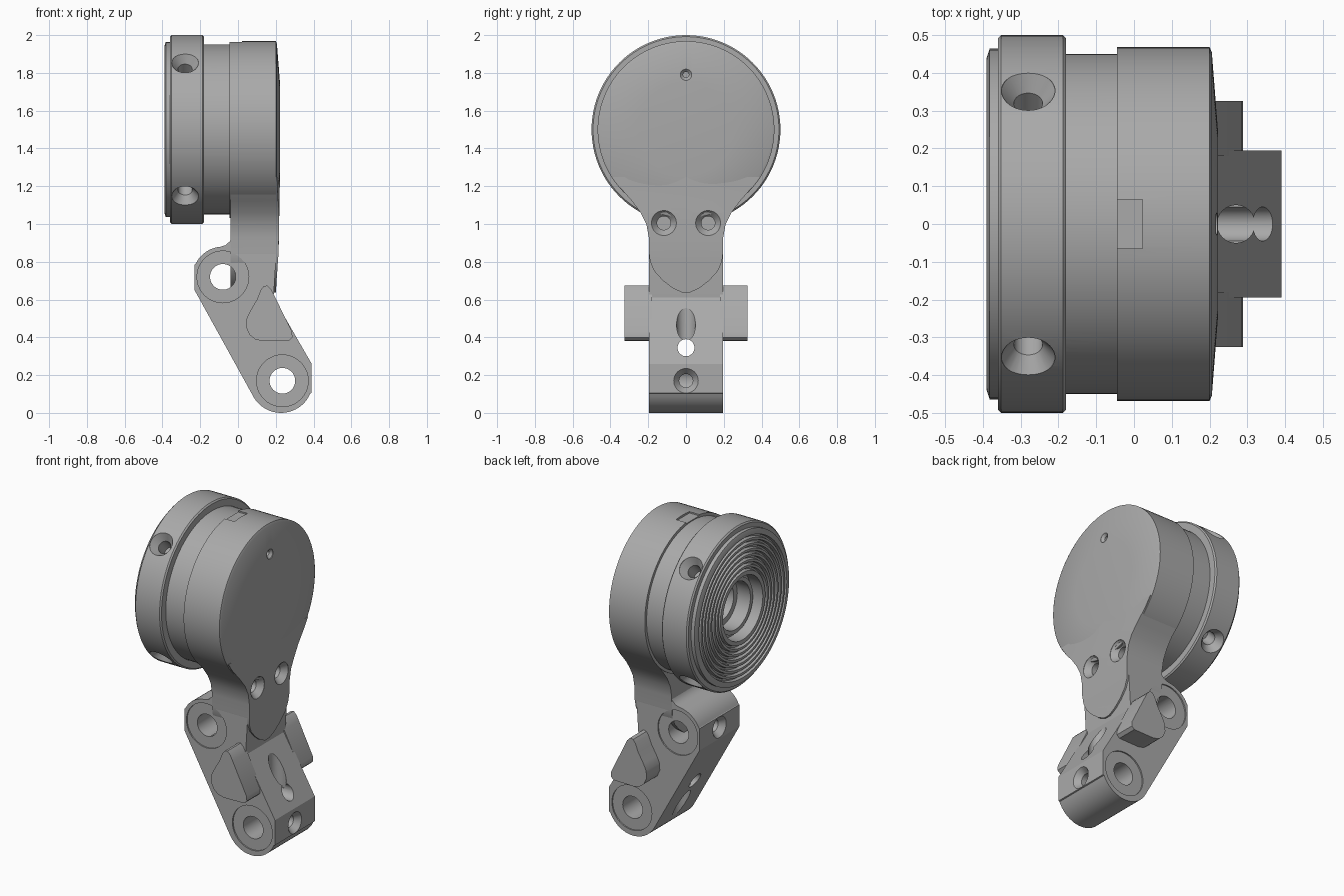
import bpy, bmesh, math
from mathutils import Vector

if "Cube" in bpy.data.objects:
    bpy.data.objects.remove(bpy.data.objects["Cube"])

grey = bpy.data.materials.new("plain grey")
grey.diffuse_color = (0.40, 0.40, 0.40, 1)
grey.use_nodes = True
grey.node_tree.nodes["Principled BSDF"].inputs["Base Color"].default_value = grey.diffuse_color


def finish(bm, name):
    bmesh.ops.recalc_face_normals(bm, faces=bm.faces)
    me = bpy.data.meshes.new(name)
    bm.to_mesh(me)
    bm.free()
    ob = bpy.data.objects.new(name, me)
    bpy.context.collection.objects.link(ob)
    me.materials.append(grey)
    return ob


def lathe(name, profile, closed=False, n=96):
    """Revolve (x, radius) points about the x axis."""
    bm = bmesh.new()
    rings = []
    for x, r in profile:
        if r == 0:
            rings.append([bm.verts.new((x, 0, 0))])
        else:
            rings.append([bm.verts.new((x, r * math.cos(math.tau * i / n), r * math.sin(math.tau * i / n)))
                          for i in range(n)])
    pairs = list(zip(rings, rings[1:])) + ([(rings[-1], rings[0])] if closed else [])
    for a, b in pairs:
        for i in range(n):
            j = (i + 1) % n
            quad = [a[i % len(a)], a[j % len(a)], b[j % len(b)], b[i % len(b)]]
            bm.faces.new(list(dict.fromkeys(quad)))
    return finish(bm, name)


def extrude_y(name, pts, y0, y1):
    """Extrude an (x, z) outline along y."""
    bm = bmesh.new()
    face = bm.faces.new([bm.verts.new((x, y0, z)) for x, z in pts])
    ext = bmesh.ops.extrude_face_region(bm, geom=[face])
    bmesh.ops.translate(bm, vec=(0, y1 - y0, 0),
                        verts=[v for v in ext["geom"] if isinstance(v, bmesh.types.BMVert)])
    return finish(bm, name)


def arc(cx, cz, r, a0, a1, n):
    angles = [math.radians(a0 + (a1 - a0) * i / n) for i in range(n + 1)]
    return [(cx + r * math.cos(a), cz + r * math.sin(a)) for a in angles]


def cut(targets, cutter):
    for ob in targets:
        mod = ob.modifiers.new("cut", 'BOOLEAN')
        mod.object, mod.solver = cutter, 'EXACT'
        bpy.context.view_layer.objects.active = ob
        bpy.ops.object.modifier_apply(modifier=mod.name)
    bpy.data.objects.remove(cutter)


def drill(targets, at, direction, r1, r2, sink, depth):
    """Countersunk hole starting at a surface point whose outward normal is direction."""
    c = lathe("drill", [(0.03, 0), (0.03, r1), (0, r1), (-sink, r2), (-depth, r2), (-depth, 0)], n=40)
    c.rotation_euler = Vector(direction).to_track_quat('X', 'Z').to_euler()
    c.location = at
    bpy.context.view_layer.update()
    cut(targets, c)


# Round head: domed back, grooved face and stepped bore
profile = [(0.222, 0), (0.222, 0.25), (0.206, 0.455), (0.2, 0.468), (-0.045, 0.468),
           (-0.045, 0.45), (-0.36, 0.45), (-0.36, 0.464), (-0.382, 0.464), (-0.39, 0.44)]
for k in range(7):
    r = 0.43 - 0.032 * k
    profile += [(-0.39, r), (-0.37, r - 0.004), (-0.37, r - 0.014), (-0.39, r - 0.018)]
profile += [(-0.39, 0.195), (-0.31, 0.195), (-0.31, 0.17), (-0.34, 0.17), (-0.34, 0.145),
            (-0.25, 0.145), (-0.25, 0.11), (-0.12, 0.11), (-0.12, 0)]
head = lathe("head", profile)

# Clamp collar around the head
collar = lathe("collar", [(-0.36, 0.44), (-0.36, 0.492), (-0.352, 0.5), (-0.188, 0.5),
                          (-0.18, 0.492), (-0.18, 0.44)], closed=True)
for ob in (head, collar):
    ob.location.z = 1.5
bpy.context.view_layer.update()
for sy in (-1, 1):
    for sz in (-1, 1):
        d = Vector((0, sy, sz)).normalized()
        drill([head, collar], Vector((-0.28, 0, 1.5)) + d * 0.497, d, 0.071, 0.038, 0.045, 0.13)
drill([head], (0.217, 0, 1.79), (1, 0, 0), 0.03, 0.015, 0.015, 0.06)

# Shallow notch on top of the head
cut([head], extrude_y("notch", [(-0.08, 1.955), (0.022, 1.955), (0.022, 2.0), (-0.08, 2.0)], -0.065, 0.065))

# Neck plate flowing from the head down into a rounded tongue: z, half width, edge x
rows = [(1.25, 0.39, 0.207), (1.19, 0.347, 0.209), (1.12, 0.285, 0.213), (1.06, 0.24, 0.218),
        (1.0, 0.21, 0.217), (0.93, 0.197, 0.216), (0.85, 0.196, 0.215), (0.8, 0.19, 0.211),
        (0.75, 0.168, 0.208), (0.7, 0.122, 0.204), (0.66, 0.07, 0.202), (0.637, 0.02, 0.2)]
bm = bmesh.new()
grid = []
for z, w, xe in rows:
    xc = max(xe, 0.215 + 0.007 * (z - 0.85) / 0.4) if z >= 0.85 else xe
    grid.append([bm.verts.new(p) for p in ((xe, -w, z), (xc, 0, z), (xe, w, z),
                                           (-0.04, w, z), (-0.04, 0, z), (-0.04, -w, z))])
for a, b in zip(grid, grid[1:]):
    for i in range(6):
        j = (i + 1) % 6
        bm.faces.new((a[i], a[j], b[j], b[i]))
bm.faces.new(grid[0])
bm.faces.new(grid[-1])
neck = finish(bm, "neck")

# Slanted link with two pin bosses
outline = [(0.39, 0.26), (0.39, 0.105)] + arc(0.228, 0.168, 0.168, -23, -150, 20)
outline += [(-0.23, 0.65), (-0.23, 0.785)] + arc(-0.08, 0.72, 0.16, 155, 95, 10)
outline += [(-0.065, 0.888), (-0.042, 0.91), (-0.032, 0.94), (-0.03, 0.98), (-0.03, 1.1),
            (0.2, 1.1), (0.2, 0.8), (0.188, 0.61)]
link = extrude_y("link", outline, -0.195, 0.195)

# Pin holes with shallow counterbores on both sides
for x, z in ((-0.08, 0.72), (0.235, 0.17)):
    for s in (-1, 1):
        drill([link], (x, s * 0.195, z), (0, s, 0), 0.068, 0.068, 0.1, 0.22)
        drill([link], (x, s * 0.195, z), (0, s, 0), 0.137, 0.137, 0.004, 0.008)

# Cable channel: down the outside, through the link, out underneath
drill([link], (0.27, 0, 0.75), (0, 0, 1), 0.05, 0.05, 0.1, 0.41)
drill([link], (0.45, 0, 0.345), (1, 0, 0), 0.045, 0.045, 0.1, 0.7)
drill([link], (0.03, 0, 0.36), (0, 0, 1), 0.05, 0.05, 0.1, 0.36)

# Set screw holes
drill([link], (0.39, 0, 0.17), (1, 0, 0), 0.065, 0.036, 0.035, 0.1)
drill([link], (-0.23, 0, 0.72), (-1, 0, 0), 0.065, 0.036, 0.035, 0.1)
for s in (-1, 1):
    drill([neck, link], (0.216, s * 0.117, 1.005), (1, 0, 0), 0.066, 0.036, 0.035, 0.09)

# Side stop wings
wing = [(0.155, 0.675), (0.175, 0.655), (0.19, 0.625), (0.286, 0.43), (0.288, 0.4), (0.27, 0.383),
        (0.13, 0.38), (0.09, 0.39), (0.06, 0.415), (0.043, 0.455), (0.046, 0.5), (0.065, 0.54),
        (0.1, 0.6), (0.12, 0.65), (0.135, 0.67)]
left_wing = extrude_y("left_wing", wing, -0.325, -0.18)
right_wing = extrude_y("right_wing", wing, 0.18, 0.325)

# Smooth curved faces, keep edges sharp
bpy.ops.object.select_all(action='DESELECT')
for ob in (head, collar, neck, link, left_wing, right_wing):
    ob.select_set(True)
    bpy.context.view_layer.objects.active = ob
bpy.ops.object.shade_smooth_by_angle(angle=math.radians(28))
